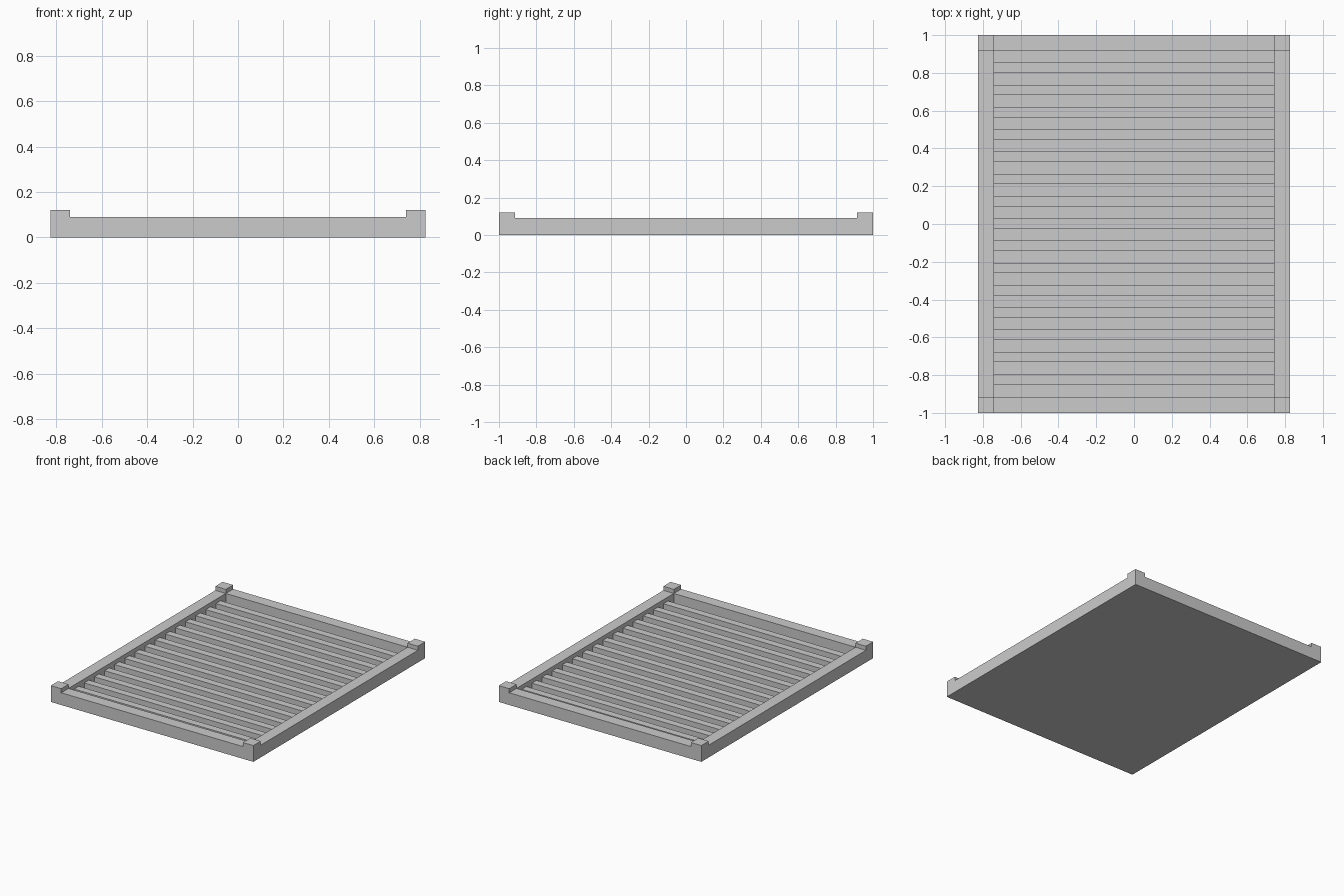
import bpy

if "Cube" in bpy.data.objects:
    bpy.data.objects.remove(bpy.data.objects["Cube"])

HX, HY, W = 0.825, 1.0, 0.085   # half sizes and rail width


def box(name, x0, x1, y0, y1, z0, z1):
    bpy.ops.mesh.primitive_cube_add(size=1, location=((x0 + x1) / 2, (y0 + y1) / 2, (z0 + z1) / 2))
    ob = bpy.context.object
    ob.name = name
    ob.scale = (x1 - x0, y1 - y0, z1 - z0)
    bpy.ops.object.transform_apply(location=False, rotation=False, scale=True)
    return ob


# Base panel between the rails
box("base_panel", -HX + W, HX - W, -HY + W, HY - W, 0, 0.02)

# Side rails, end rails and raised corner posts
for s, side in ((-1, "left"), (1, "right")):
    xs = sorted((s * HX, s * (HX - W)))
    box(side + "_rail", *xs, -HY + W, HY - W, 0, 0.09)
    for t, end in ((-1, "front"), (1, "back")):
        ys = sorted((t * HY, t * (HY - W)))
        box(f"{end}_{side}_corner", *xs, *ys, 0, 0.12)
for t, end in ((-1, "front"), (1, "back")):
    ys = sorted((t * HY, t * (HY - W)))
    box(end + "_rail", -HX + W, HX - W, *ys, 0, 0.09)

# Row of slats across the tray
COUNT, FIRST, LAST, DEPTH = 15, -0.822, 0.827, 0.054
for i in range(COUNT):
    y = FIRST + (LAST - FIRST) * i / (COUNT - 1)
    box(f"slat_{i + 1}", -HX + W, HX - W, y - DEPTH / 2, y + DEPTH / 2, 0.02, 0.06)
